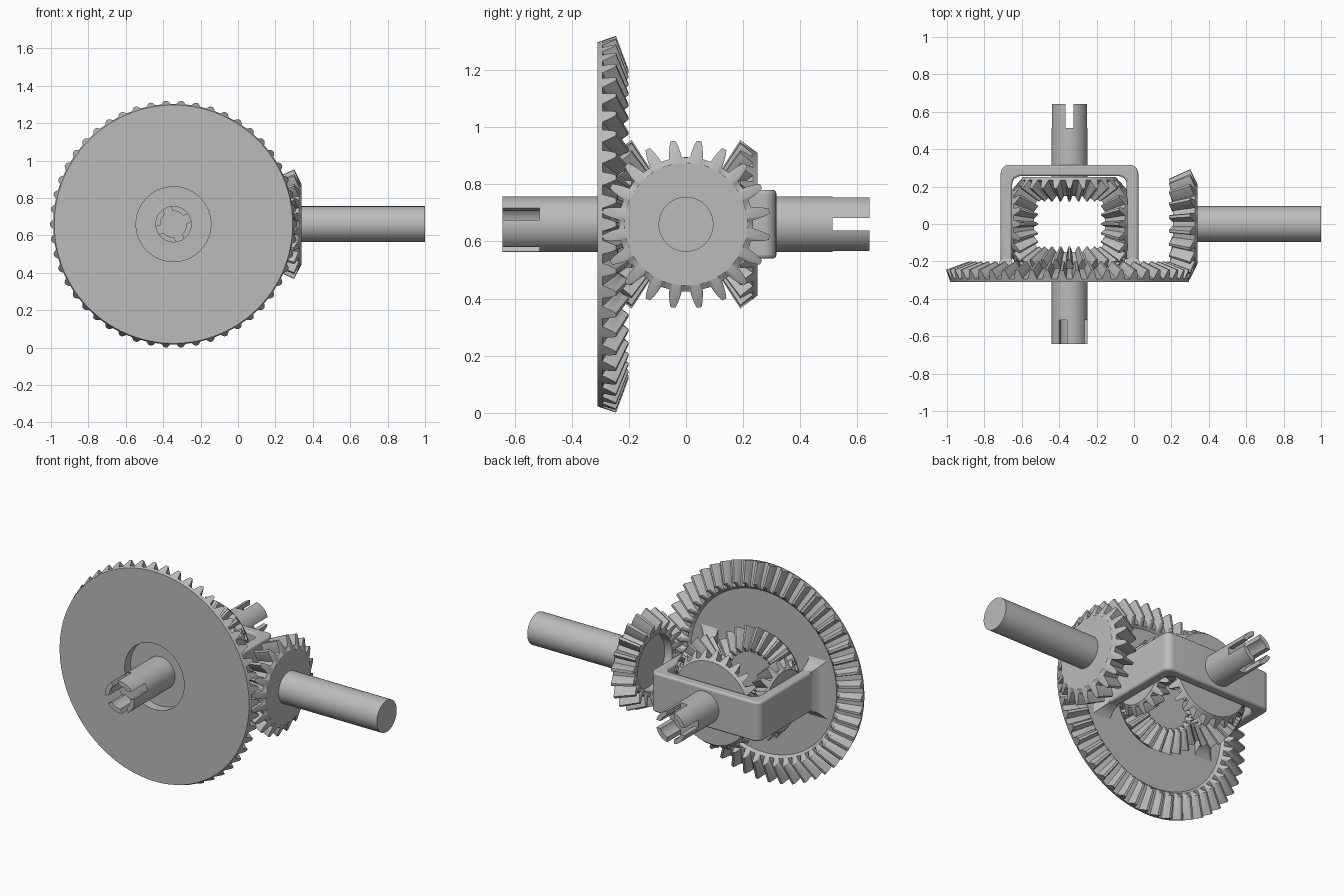
import bpy, bmesh, math
from mathutils import Vector, Matrix

if "Cube" in bpy.data.objects:
    bpy.data.objects.remove(bpy.data.objects["Cube"])

STEEL = bpy.data.materials.new("steel_grey")
STEEL.use_nodes = True
GREY = (0.5, 0.5, 0.5, 1)
STEEL.diffuse_color = GREY
STEEL.node_tree.nodes["Principled BSDF"].inputs["Base Color"].default_value = GREY

CENTER = Vector((-0.345, 0, 0.66))    # common apex of all the bevel gears
X, Y, Z = Vector((1, 0, 0)), Vector((0, 1, 0)), Vector((0, 0, 1))


def frame(axis, ref):
    """Local Z runs along axis, local X along ref, origin at the apex."""
    m = Matrix((ref, axis.cross(ref), axis)).transposed().to_4x4()
    return Matrix.Translation(CENTER) @ m


def finish(bm, name, matrix=Matrix(), bevel=0):
    bmesh.ops.recalc_face_normals(bm, faces=bm.faces)
    bm.transform(matrix)
    mesh = bpy.data.meshes.new(name)
    bm.to_mesh(mesh)
    bm.free()
    mesh.materials.append(STEEL)
    obj = bpy.data.objects.new(name, mesh)
    bpy.context.collection.objects.link(obj)
    if bevel:
        mod = obj.modifiers.new("soft_edges", "BEVEL")
        mod.width, mod.segments, mod.limit_method = bevel, 3, "ANGLE"
    bpy.ops.object.select_all(action="DESELECT")
    obj.select_set(True)
    bpy.context.view_layer.objects.active = obj
    bpy.ops.object.shade_smooth_by_angle(angle=math.radians(30))
    return obj


# Tooth outline: (fraction of pitch, height from root to tip)
TOOTH = [(-0.3, 0), (-0.25, 0.3), (-0.17, 0.7), (-0.09, 1),
         (0.09, 1), (0.17, 0.7), (0.25, 0.3), (0.3, 0)]


def bevel_gear(name, axis, ref, teeth, tip, root, inner, back, front, phase=0, hole=False):
    """Tip, root, back and front are (radius, distance from apex)."""
    bm = bmesh.new()
    tooth = [((t + f + phase) * math.tau / teeth, h) for t in range(teeth) for f, h in TOOTH]

    def ring(shape, scale=1):
        verts = []
        for a, h in tooth:
            r, d = shape(h)
            verts.append(bm.verts.new((r * scale * math.cos(a), r * scale * math.sin(a), d * scale)))
        return verts

    def toothed(h):
        return [root[i] + (tip[i] - root[i]) * h for i in (0, 1)]

    rings = [ring(lambda h, p=p: p) for p in reversed(back)]
    rings += [ring(toothed), ring(toothed, inner)]
    rings += [ring(lambda h, p=p: p) for p in front]
    pairs = list(zip(rings, rings[1:]))
    if hole:
        pairs.append((rings[-1], rings[0]))
    else:
        bm.faces.new(rings[0])
        bm.faces.new(rings[-1])
    n = len(tooth)
    for a, b in pairs:
        for i in range(n):
            j = (i + 1) % n
            bm.faces.new((a[i], a[j], b[j], b[i]))
    return finish(bm, name, frame(axis, ref))


# Large ring gear with an open bore
bevel_gear("ring_gear", -Y, X, 50, (0.66, 0.245), (0.643, 0.293), 0.82,
           back=[(0.637, 0.31), (0.2, 0.31)],
           front=[(0.505, 0.238), (0.49, 0.253), (0.2, 0.253)], hole=True)

# Drive pinion with a recessed inner face
bevel_gear("drive_pinion", X, Z, 20, (0.295, 0.645), (0.235, 0.67), 0.825,
           back=[(0.215, 0.685)],
           front=[(0.165, 0.553), (0.16, 0.6)], phase=0.5)

# Side gears on the output axis, spider gears across it
for label, s in (("front", -1), ("back", 1)):
    bevel_gear(label + "_side_gear", Y * s, X, 24, (0.295, 0.19), (0.262, 0.234), 0.64,
               back=[(0.25, 0.25)], front=[(0.155, 0.15)])
for label, s in (("left", 1), ("right", -1)):
    bevel_gear(label + "_spider_gear", X * s, Y, 18, (0.235, 0.265), (0.191, 0.298), 0.64,
               back=[(0.18, 0.31)], front=[(0.115, 0.19)], phase=0.5)


def add_rod(bm, radius, start, end):
    bmesh.ops.create_cone(bm, cap_ends=True, segments=64, radius1=radius, radius2=radius,
                          depth=end - start, matrix=Matrix.Translation((0, 0, (start + end) / 2)))


def extrude_outline(bm, points, height):
    face = bm.faces.new([bm.verts.new(p) for p in points])
    out = bmesh.ops.extrude_face_region(bm, geom=[face])
    moved = [v for v in out["geom"] if isinstance(v, bmesh.types.BMVert)]
    bmesh.ops.translate(bm, verts=moved, vec=(0, 0, height))


def output_shaft(name, axis, turn):
    """Rod ending in four prongs around a bore."""
    bm = bmesh.new()
    outer, bore, slot, base, steps = 0.097, 0.07, 0.0225, 0.512, 12
    add_rod(bm, outer, 0.24, base)
    for q in range(4):
        pts = []
        for r in (outer, bore):
            gap = math.asin(slot / r)
            arc = [(r, turn + q * math.pi / 2 + gap + (math.pi / 2 - 2 * gap) * i / steps)
                   for i in range(steps + 1)]
            pts += arc if r == outer else arc[::-1]
        extrude_outline(bm, [(r * math.cos(a), r * math.sin(a), base) for r, a in pts], 0.13)
    finish(bm, name, frame(axis, X))


output_shaft("front_output_shaft", -Y, math.radians(22))
output_shaft("back_output_shaft", Y, 0)

# Input shaft behind the pinion
bm = bmesh.new()
add_rod(bm, 0.096, 0.68, 1.345)
finish(bm, "input_shaft", frame(X, Z))

# U-shaped carrier frame, rounded at the back corners
OUT, INN, FOOT, BACK, WALL, HALF = 0.368, 0.306, -0.255, 0.316, 0.256, 0.12
outline = [(-OUT, FOOT), (-OUT, BACK), (OUT, BACK), (OUT, FOOT),
           (INN, FOOT), (INN, WALL), (-INN, WALL), (-INN, FOOT)]
bm = bmesh.new()
extrude_outline(bm, [(x, y, -HALF) for x, y in outline], 2 * HALF)
corners = [e for e in bm.edges
           if abs(e.verts[0].co.z - e.verts[1].co.z) > HALF and e.verts[0].co.y > 0]
bmesh.ops.bevel(bm, geom=corners, offset=0.045, segments=6, profile=0.5, affect="EDGES")
finish(bm, "carrier_frame", Matrix.Translation(CENTER), bevel=0.012)

# Flared feet where the carrier arms meet the ring gear
for label, s in (("left", 1), ("right", -1)):
    bm = bmesh.new()
    loops = []
    for y, grow in ((-0.185, 0), (-0.215, 0.012), (-0.238, 0.032), (-0.255, 0.06)):
        xs, z = (INN, OUT + grow), HALF + grow
        loops.append([bm.verts.new((s * x, y, h)) for x, h in
                      ((xs[0], -z), (xs[1], -z), (xs[1], z), (xs[0], z))])
    bm.faces.new(loops[0])
    bm.faces.new(loops[-1])
    for a, b in zip(loops, loops[1:]):
        for i in range(4):
            j = (i + 1) % 4
            bm.faces.new((a[i], a[j], b[j], b[i]))
    finish(bm, label + "_carrier_foot", Matrix.Translation(CENTER))
